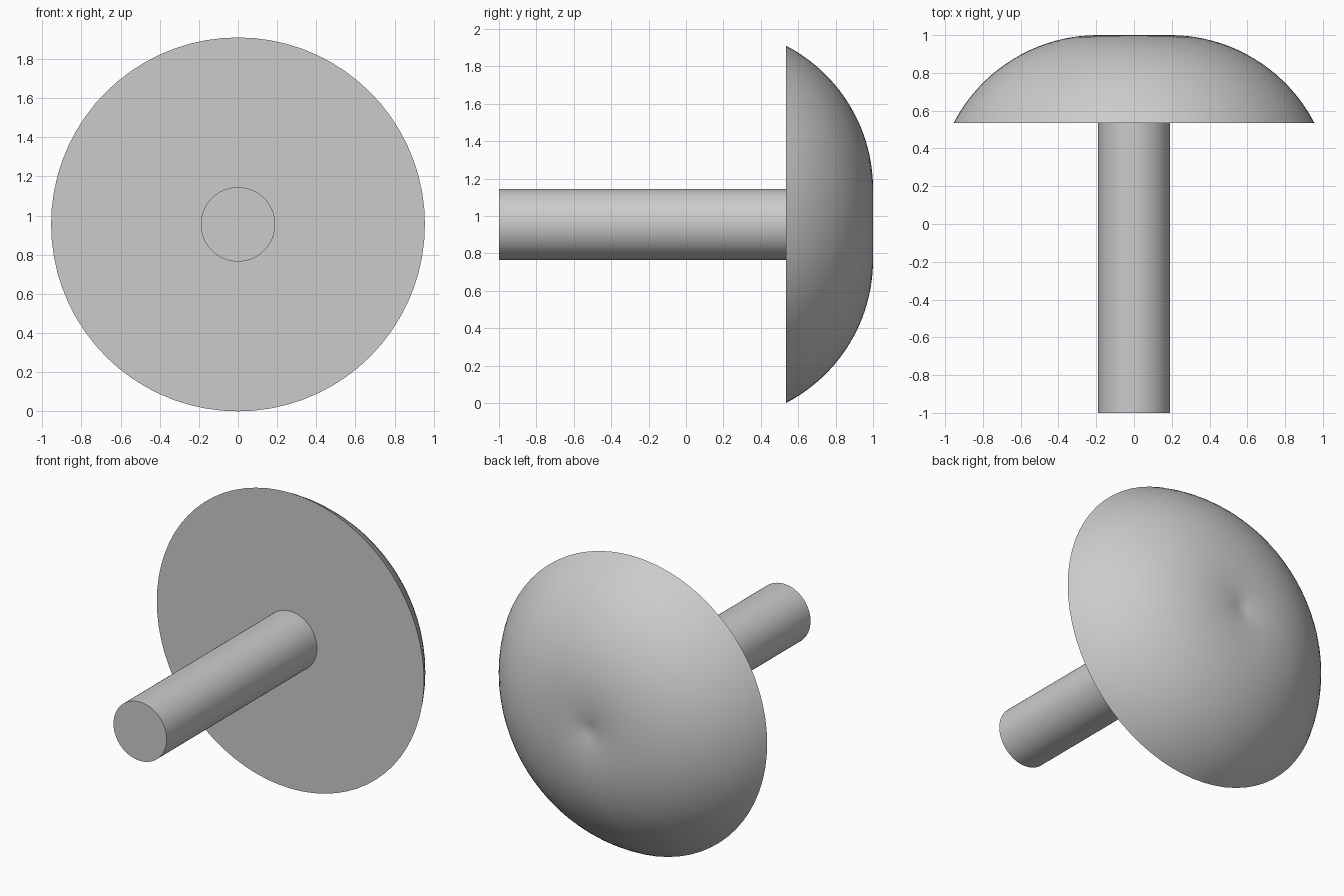
import bpy, bmesh, math
from mathutils import Matrix

cube = bpy.data.objects.get("Cube")
if cube:
    bpy.data.objects.remove(cube, do_unlink=True)

SIDES = 72
AXIS_Z = 0.955        # height of the rivet's axis
HEAD_Y = 0.535        # flat underside of the head
HEAD_R = 0.955
SHANK_R = 0.19

metal = bpy.data.materials.new("plain grey metal")
metal.use_nodes = True
grey = (0.6, 0.6, 0.6, 1)
metal.diffuse_color = grey
metal.node_tree.nodes["Principled BSDF"].inputs["Base Color"].default_value = grey


def lathe(name, profile):
    """Spin (radius, y) points around the rivet's axis."""
    bm = bmesh.new()
    verts = [bm.verts.new((r, y, 0)) for r, y in profile]
    edges = [bm.edges.new(pair) for pair in zip(verts, verts[1:])]
    bmesh.ops.spin(bm, geom=verts + edges, cent=(0, 0, 0), axis=(0, 1, 0),
                   angle=math.tau, steps=SIDES, use_duplicate=False)
    bmesh.ops.remove_doubles(bm, verts=bm.verts, dist=1e-4)
    bmesh.ops.recalc_face_normals(bm, faces=bm.faces)
    bmesh.ops.transform(bm, matrix=Matrix.Translation((0, 0, AXIS_Z)), verts=bm.verts)
    mesh = bpy.data.meshes.new(name)
    bm.to_mesh(mesh)
    bm.free()
    mesh.materials.append(metal)
    obj = bpy.data.objects.new(name, mesh)
    bpy.context.collection.objects.link(obj)
    bpy.ops.object.select_all(action="DESELECT")
    obj.select_set(True)
    bpy.context.view_layer.objects.active = obj
    bpy.ops.object.shade_smooth_by_angle(angle=math.radians(35))
    return obj


# Domed head: an arc centred off the axis, which leaves a shallow central dimple
rise, reach = 1 - HEAD_Y, HEAD_R - SHANK_R
arc_r = (reach ** 2 + rise ** 2) / (2 * rise)
start, end = -math.asin(SHANK_R / arc_r), math.asin(reach / arc_r)
STEPS = 24
dome = []
for i in range(STEPS + 1):
    a = start + (end - start) * i / STEPS
    dome.append((SHANK_R + arc_r * math.sin(a), 1 - arc_r + arc_r * math.cos(a)))
lathe("rivet_head", dome + [(SHANK_R, HEAD_Y), (0, HEAD_Y)])

# Straight shank with a flat end
lathe("rivet_shank", [(0, HEAD_Y + 0.02), (SHANK_R, HEAD_Y + 0.02), (SHANK_R, -1), (0, -1)])
